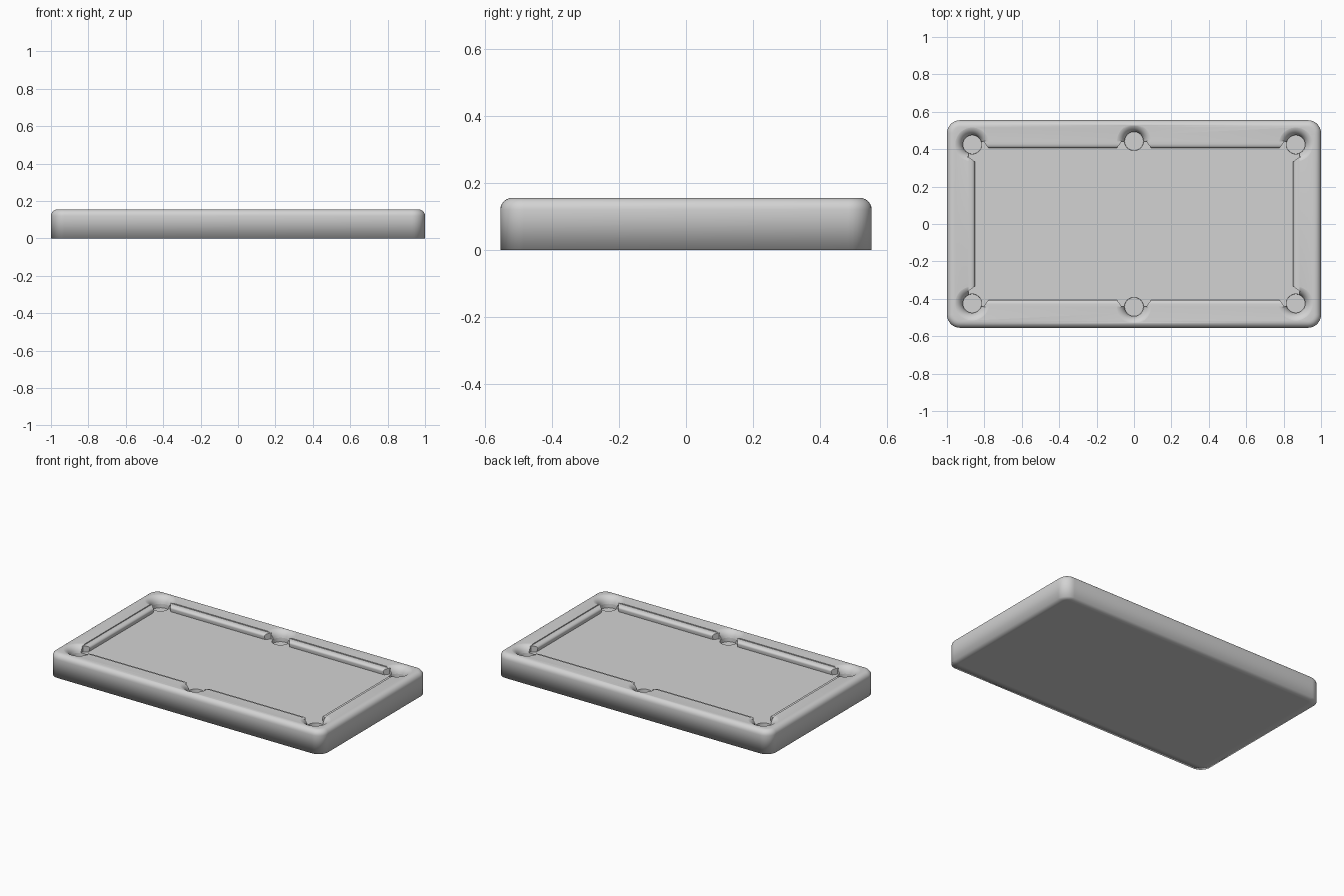
import bpy, bmesh
from math import sin, cos, pi
from mathutils import Matrix

if "Cube" in bpy.data.objects:
    bpy.data.objects.remove(bpy.data.objects["Cube"], do_unlink=True)

HALF_X, HALF_Y, TOP, BED = 1.0, 0.555, 0.155, 0.11
WALL_X, WALL_Y = 0.885, 0.44

grey = bpy.data.materials.new("plain_grey")
grey.use_nodes = True
grey.diffuse_color = (0.65, 0.65, 0.65, 1)
grey.node_tree.nodes["Principled BSDF"].inputs["Base Color"].default_value = grey.diffuse_color


def finish(name, bm):
    bmesh.ops.recalc_face_normals(bm, faces=bm.faces)
    mesh = bpy.data.meshes.new(name)
    bm.to_mesh(mesh)
    bm.free()
    obj = bpy.data.objects.new(name, mesh)
    bpy.context.collection.objects.link(obj)
    mesh.materials.append(grey)
    return obj


def activate(obj):
    bpy.ops.object.select_all(action='DESELECT')
    obj.select_set(True)
    bpy.context.view_layer.objects.active = obj


def loft(bm, rings, cap=True):
    rings = [[bm.verts.new(p) for p in ring] for ring in rings]
    n = len(rings[0])
    for a, b in zip(rings, rings[1:]):
        for i in range(n):
            j = (i + 1) % n
            bm.faces.new((a[i], a[j], b[j], b[i]))
    if cap:
        bm.faces.new(rings[0][::-1])
        bm.faces.new(rings[-1])


def rounded_rect(hx, hy, r, z, steps=8):
    points = []
    for q, (sx, sy) in enumerate(((1, 1), (-1, 1), (-1, -1), (1, -1))):
        for i in range(steps + 1):
            a = (q + i / steps) * pi / 2
            points.append((sx * (hx - r) + r * cos(a), sy * (hy - r) + r * sin(a), z))
    return points


# Table body: flat base, rounded rim and a sunken bed
def rim(inset, z):
    return rounded_rect(HALF_X - inset, HALF_Y - inset, 0.07 - inset, z)

rings = [rim(0.05, 0), rim(0, 0)]
for i in range(7):
    a = i / 6 * pi / 2
    rings.append(rim(0.035 * (1 - cos(a)), TOP - 0.035 * (1 - sin(a))))
rings += [rounded_rect(WALL_X, WALL_Y, 0.02, z) for z in (TOP, BED)]
bm = bmesh.new()
loft(bm, rings)
body = finish("table_body", bm)

# Pocket cutter: six holes with rolled-over flared rims
SEG = 48
profile = [(0.05, 0.085)]
for i in range(9):
    a = (1 - i / 8) * pi / 2
    profile.append((0.10 - 0.05 * sin(a), 0.10 + 0.056 * cos(a)))
profile.append((0.10, 0.2))
bm = bmesh.new()
for px, py in ((0.865, 0.425), (0, 0.443), (-0.865, 0.425)):
    for side in (1, -1):
        loft(bm, [[(px + r * cos(2 * pi * k / SEG), side * py + r * sin(2 * pi * k / SEG), z)
                   for k in range(SEG)] for r, z in profile])
cutter = finish("pocket_cutter", bm)
cutter.hide_render = True

activate(body)
cut = body.modifiers.new("pockets", 'BOOLEAN')
cut.operation = 'DIFFERENCE'
cut.solver = 'EXACT'
cut.object = cutter
bpy.ops.object.modifier_apply(modifier=cut.name)
bpy.data.objects.remove(cutter, do_unlink=True)
bpy.ops.object.shade_smooth_by_angle(angle=pi / 4)

# Base edge stays soft, edges round the flat bed stay crisp
bm = bmesh.new()
bm.from_mesh(body.data)
for e in bm.edges:
    heights = [v.co.z for v in e.verts]
    if max(heights) < 0.001:
        e.smooth = True
    elif all(abs(z - BED) < 0.001 for z in heights):
        e.smooth = False
bm.to_mesh(body.data)
bm.free()


# Cushions: rounded nose, mitred ends, set along the walls of the bed
def cushion(name, start, end, wall, angle):
    nose = ((-0.004, BED - 0.003), (-0.004, 0.149), (0.012, 0.149), (0.024, 0.146),
            (0.032, 0.139), (0.034, 0.131), (0.028, BED - 0.003))
    bm = bmesh.new()
    loft(bm, [[(x + s * 0.8 * max(d, 0), wall - d, z) for d, z in nose]
              for x, s in ((start, 1), (end, -1))])
    bm.transform(Matrix.Rotation(angle, 4, 'Z'))
    activate(finish(name, bm))
    bpy.ops.object.shade_smooth_by_angle(angle=pi / 4)


for place, angle in (("back", 0), ("front", pi)):
    cushion(place + "_cushion_a", 0.065, 0.805, WALL_Y, angle)
    cushion(place + "_cushion_b", -0.805, -0.065, WALL_Y, angle)
for place, angle in (("left", -pi / 2), ("right", pi / 2)):
    cushion(place + "_cushion", -0.36, 0.36, WALL_X, angle)
